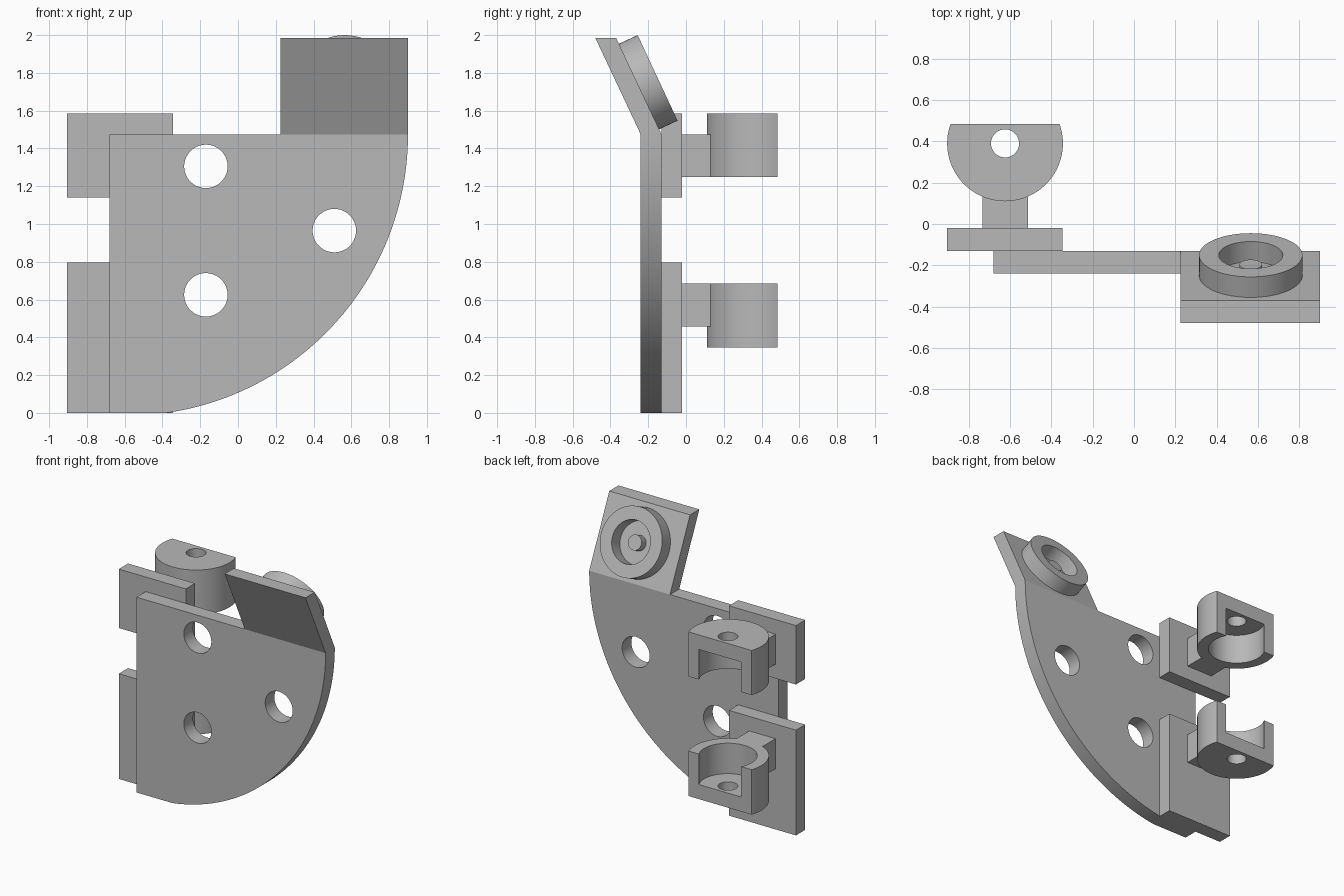
import bpy, bmesh
from math import sin, cos, asin, acos, pi, radians
from mathutils import Matrix, Vector

if "Cube" in bpy.data.objects:
    bpy.data.objects.remove(bpy.data.objects["Cube"], do_unlink=True)

GREY = (0.48, 0.48, 0.48, 1)
mat = bpy.data.materials.new("plain grey")
mat.use_nodes = True
mat.diffuse_color = GREY
mat.node_tree.nodes["Principled BSDF"].inputs["Base Color"].default_value = GREY

T = 0.11                     # sheet thickness used throughout
TILT = radians(25)           # lean of the bent tab


def finish(name, bm):
    bmesh.ops.recalc_face_normals(bm, faces=bm.faces)
    mesh = bpy.data.meshes.new(name)
    bm.to_mesh(mesh)
    bm.free()
    mesh.materials.append(mat)
    ob = bpy.data.objects.new(name, mesh)
    bpy.context.collection.objects.link(ob)
    return ob


def smooth(ob):
    bpy.ops.object.select_all(action='DESELECT')
    ob.select_set(True)
    bpy.context.view_layer.objects.active = ob
    bpy.ops.object.shade_smooth_by_angle(angle=radians(30))


def prism(name, points, offset):
    """Extrude a closed loop of 3D points along offset."""
    bm = bmesh.new()
    face = bm.faces.new([bm.verts.new(p) for p in points])
    new = bmesh.ops.extrude_face_region(bm, geom=[face])["geom"]
    verts = [v for v in new if isinstance(v, bmesh.types.BMVert)]
    bmesh.ops.translate(bm, verts=verts, vec=offset)
    return finish(name, bm)


def box(name, x0, x1, y0, y1, z0, z1):
    return prism(name, [(x0, y0, z0), (x1, y0, z0), (x1, y1, z0), (x0, y1, z0)],
                 (0, 0, z1 - z0))


def arc(cx, cy, r, a0, a1, n):
    return [(cx + r * cos(a0 + (a1 - a0) * i / n),
             cy + r * sin(a0 + (a1 - a0) * i / n)) for i in range(n + 1)]


def cylinder(name, r, depth, matrix):
    bm = bmesh.new()
    bmesh.ops.create_cone(bm, cap_ends=True, segments=64, radius1=r, radius2=r,
                          depth=depth, matrix=matrix)
    return finish(name, bm)


def cut(ob, cutter):
    mod = ob.modifiers.new("hole", 'BOOLEAN')
    mod.operation = 'DIFFERENCE'
    mod.solver = 'EXACT'
    mod.object = cutter
    bpy.context.view_layer.objects.active = ob
    bpy.ops.object.modifier_apply(modifier=mod.name)
    bpy.data.objects.remove(cutter, do_unlink=True)


# Quarter-round main plate with three holes
R, TOP = 1.49, 1.475
cx = 0.9 - R
rim = arc(cx, TOP, R, -acos(0.21 / R), 0, 64)
rim[0] = (rim[0][0], 0)
outline = [(-0.68, TOP), (-0.68, 0)] + rim
plate = prism("main_plate", [(x, -0.24, z) for x, z in outline], (0, T, 0))
for x, z in ((-0.17, 1.305), (-0.17, 0.625), (0.51, 0.965)):
    turn = Matrix.Translation((x, -0.2, z)) @ Matrix.Rotation(pi / 2, 4, 'X')
    cut(plate, cylinder("hole_cutter", 0.115, 1, turn))
smooth(plate)

# Tab bent forward above the plate
prism("bent_tab", [(0.225, -0.24, TOP), (0.225, -0.13, TOP),
                   (0.225, -0.37, 1.985), (0.225, -0.48, 1.985)], (0.675, 0, 0))

# Ring and centre post standing square on the back of the tab
seat = Matrix.Translation((0.565, -0.25, 1.727)) @ Matrix.Rotation(TILT - pi / 2, 4, 'X')
ring = cylinder("tab_ring", 0.25, T, seat @ Matrix.Translation((0, 0, T / 2)))
cut(ring, cylinder("ring_cutter", 0.155, 1, seat))
smooth(ring)
smooth(cylinder("ring_post", 0.055, 0.06, seat @ Matrix.Translation((0, 0, 0.03))))

# Backing plates behind the left edge
box("lower_backing_plate", -0.905, -0.345, -0.13, -0.02, 0, 0.795)
box("upper_backing_plate", -0.905, -0.345, -0.13, -0.02, 1.14, 1.585)

# Two facing cups, cut flat at the back, each with a bored end cap and a neck
CX, CY, FLAT = -0.624, 0.39, 0.095
RO, RI = 0.28, 0.2


def open_arc(r, n):
    a = asin(FLAT / r)
    return arc(CX, CY, r, pi - a, 2 * pi + a, n)


def cup(prefix, z0, z1, cap_z, neck_z):
    wall = open_arc(RO, 56) + open_arc(RI, 48)[::-1]
    lo, hi = (z0 + T, z1) if cap_z == z0 else (z0, z1 - T)
    smooth(prism(prefix + "_cup_wall", [(x, y, lo) for x, y in wall], (0, 0, hi - lo)))
    cap = prism(prefix + "_cup_cap", [(x, y, cap_z) for x, y in open_arc(RO, 56)], (0, 0, T))
    cut(cap, cylinder("bore_cutter", 0.068, 1, Matrix.Translation((CX, CY, cap_z))))
    smooth(cap)
    box(prefix + "_neck", CX - T, CX + T, -0.02, 0.13, neck_z, neck_z + 0.227)


cup("lower", 0.345, 0.685, 0.345, 0.458)
cup("upper", 1.248, 1.585, 1.585 - T, 1.248)
